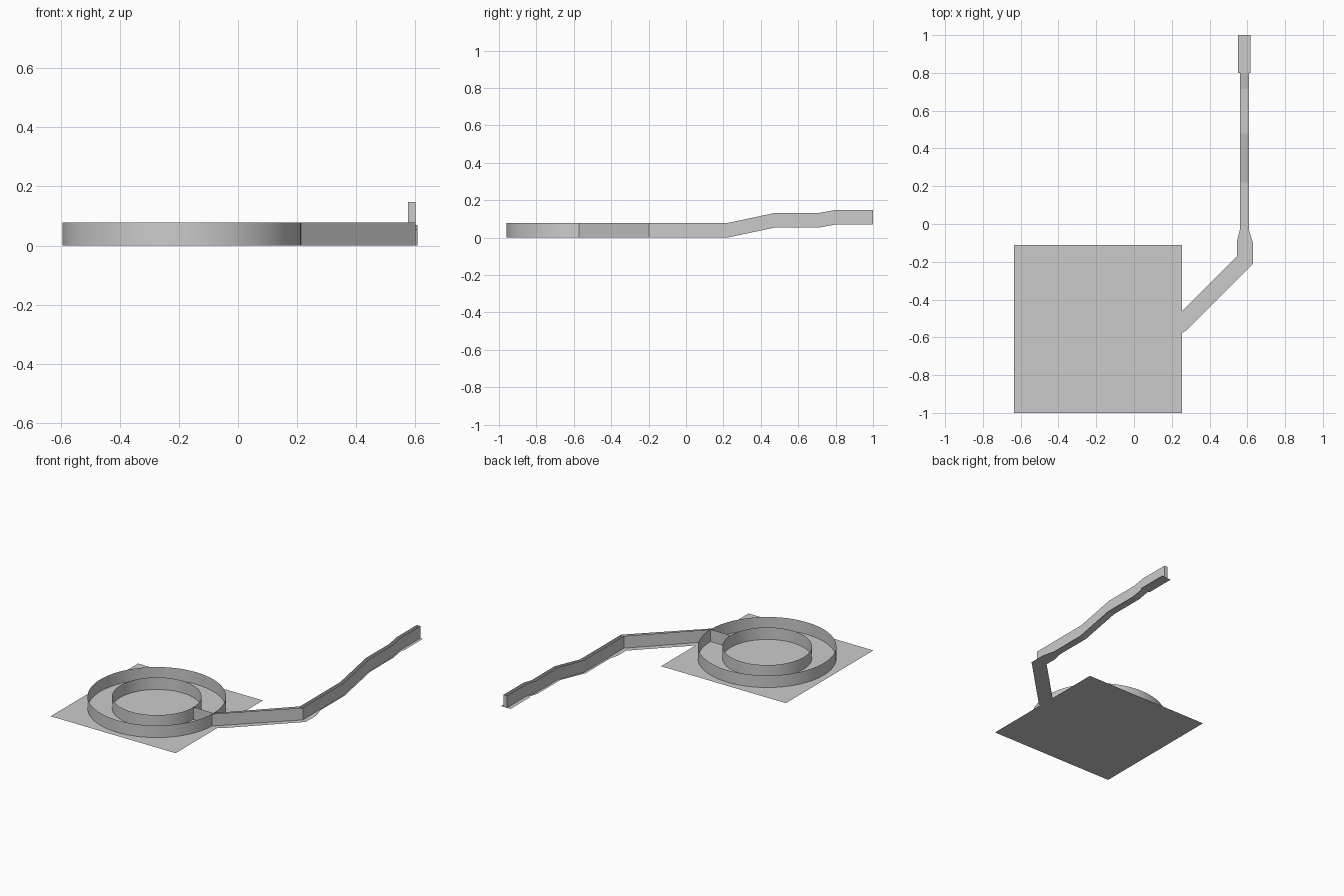
import bpy, math

if "Cube" in bpy.data.objects:
    bpy.data.objects.remove(bpy.data.objects["Cube"])

CX, CY, H = -0.19, -0.555, 0.078   # ring centre and wall height
R_OUT, R_IN, SEG = 0.404, 0.261, 72


def make(name, verts, faces):
    me = bpy.data.meshes.new(name)
    me.from_pydata(verts, [], faces)
    ob = bpy.data.objects.new(name, me)
    bpy.context.collection.objects.link(ob)
    return ob


def ribbon(name, path):
    """Thin upright wall following a 3D path."""
    n = len(path)
    verts = path + [(x, y, z + H) for x, y, z in path]
    return make(name, verts, [(i, i + 1, n + i + 1, n + i) for i in range(n - 1)])


def arc(r, a0, a1):
    return [(CX + r * math.cos(a0 + (a1 - a0) * i / SEG),
             CY + r * math.sin(a0 + (a1 - a0) * i / SEG), 0) for i in range(SEG + 1)]


def smooth(ob):
    bpy.ops.object.select_all(action='DESELECT')
    ob.select_set(True)
    bpy.context.view_layer.objects.active = ob
    bpy.ops.object.shade_smooth_by_angle(angle=math.radians(30))


# square base sheet
make("base_plate", [(-0.635, -1, 0), (0.255, -1, 0), (0.255, -0.11, 0), (-0.635, -0.11, 0)],
     [(0, 1, 2, 3)])

# ring walls; the outer one has a small gap where the channel enters
GAP = math.radians(-2.3)
outer = arc(R_OUT, 0, math.tau + GAP)
smooth(ribbon("outer_ring_wall", outer))
smooth(ribbon("inner_ring_wall", arc(R_IN, 0, math.tau)))
ribbon("ring_divider", [(CX + R_IN, CY, 0), (CX + R_OUT, CY, 0)])

# long narrow channel: two walls climbing in two ramps, closed at the end
CLIMB = [(0.22, 0), (0.48, 0.055), (0.715, 0.055), (0.80, 0.07), (1.0, 0.07)]
left = [outer[0], (0.575, -0.19, 0)] + [(0.575, y, z) for y, z in CLIMB]
right = [outer[-1], (0.60, -0.197, 0)] + [(0.60, y, z) for y, z in CLIMB]
ribbon("channel_left_wall", left)
ribbon("channel_right_wall", right)
ribbon("channel_end_wall", [left[-1], right[-1]])

# floor strip under the channel: left point, right point, height
FLOOR = [((0.255, -0.46), (0.255, -0.575), 0), ((0.275, -0.44), (0.275, -0.565), 0),
         ((0.545, -0.17), (0.63, -0.21), 0), ((0.545, -0.09), (0.63, -0.10), 0),
         ((0.56, -0.03), (0.608, -0.03), 0)]
FLOOR += [((0.56, y), (0.608, y), z) for y, z in CLIMB[:4]]
FLOOR += [((0.55, y), (0.618, y), z) for y, z in CLIMB[3:]]
verts = [(p[0], p[1], z) for l, r, z in FLOOR for p in (l, r)]
faces = [(2 * i, 2 * i + 1, 2 * i + 3, 2 * i + 2) for i in range(len(FLOOR) - 1) if i != 8]
make("channel_floor", verts, faces)
